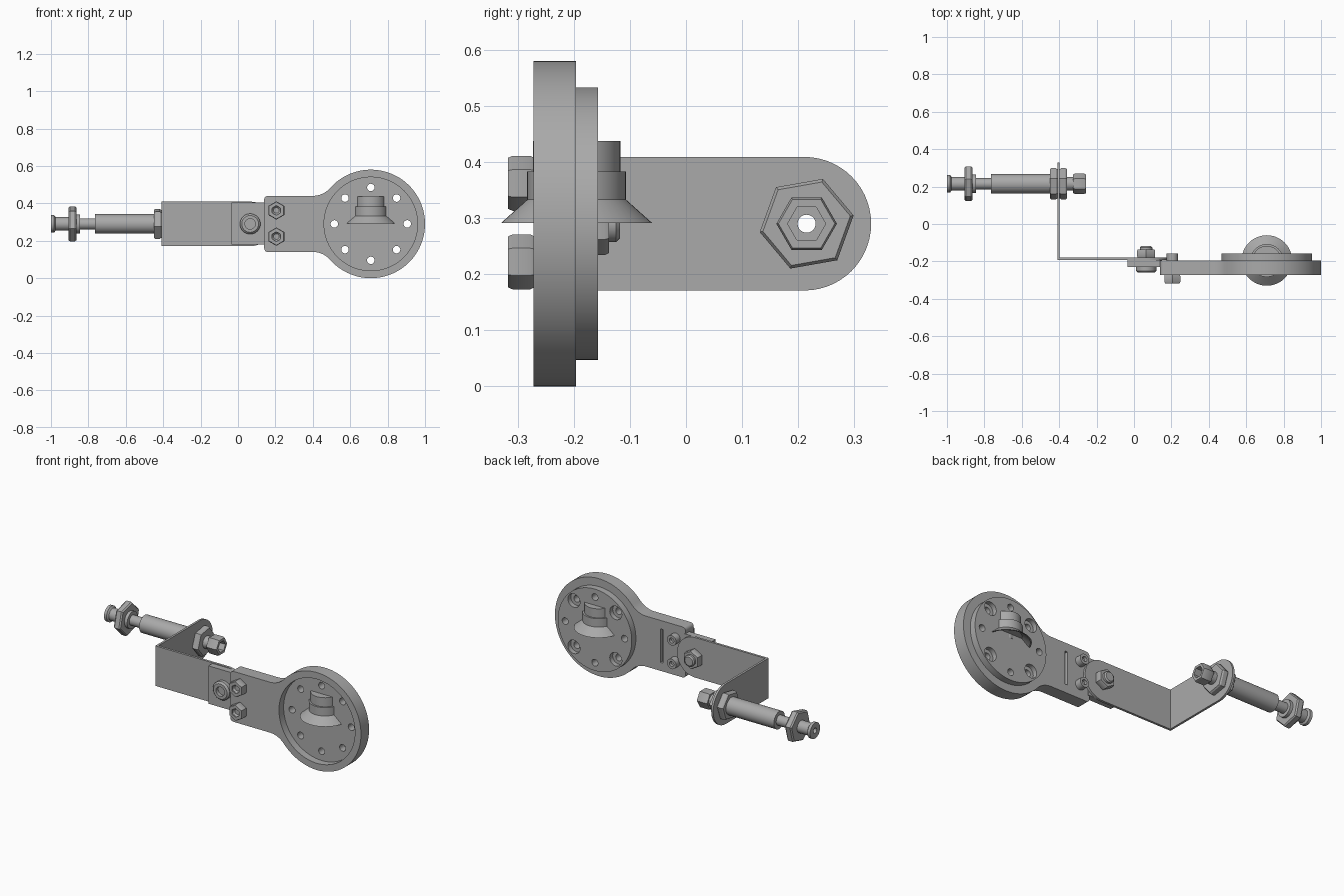
import bpy, bmesh
from math import sin, cos, pi, radians, atan2
from mathutils import Vector

cube = bpy.data.objects.get("Cube")
if cube:
    bpy.data.objects.remove(cube, do_unlink=True)

GREY = (0.40, 0.40, 0.40, 1)
metal = bpy.data.materials.new("plain grey metal")
metal.use_nodes = True
metal.diffuse_color = GREY
metal.node_tree.nodes["Principled BSDF"].inputs["Base Color"].default_value = GREY

MID = 0.29            # height of every main axis
DISC_X = 0.71         # centre of the round head
SHAFT_Y = 0.215       # depth of the spindle axis
AXES = {"x": lambda t, a, b: (t, a, b),
        "y": lambda t, a, b: (a, t, b),
        "z": lambda t, a, b: (a, b, t)}


def finish(name, bm):
    bmesh.ops.recalc_face_normals(bm, faces=bm.faces)
    mesh = bpy.data.meshes.new(name)
    bm.to_mesh(mesh)
    bm.free()
    mesh.materials.append(metal)
    ob = bpy.data.objects.new(name, mesh)
    bpy.context.collection.objects.link(ob)
    return ob


def lathe(name, axis, centre, profile, sides=48, turn=0.0, closed=False):
    """Rings of (position, radius) along an axis; closed joins last to first."""
    bm = bmesh.new()
    rings = []
    for t, r in profile:
        ring = []
        for i in range(sides):
            a = turn + 2 * pi * i / sides
            ring.append(bm.verts.new(AXES[axis](t, centre[0] + r * cos(a), centre[1] + r * sin(a))))
        rings.append(ring)
    pairs = list(zip(rings, rings[1:]))
    if closed:
        pairs.append((rings[-1], rings[0]))
    else:
        bm.faces.new(rings[0])
        bm.faces.new(rings[-1])
    for lo, hi in pairs:
        for i in range(sides):
            j = (i + 1) % sides
            bm.faces.new((lo[i], lo[j], hi[j], hi[i]))
    return finish(name, bm)


def tube(name, axis, centre, profile, bore, **kw):
    ends = [(profile[-1][0], bore), (profile[0][0], bore)]
    return lathe(name, axis, centre, profile + ends, closed=True, **kw)


def prism(name, axis, outline, start, end):
    bm = bmesh.new()
    lo, hi = ([bm.verts.new(AXES[axis](t, a, b)) for a, b in outline] for t in (start, end))
    bm.faces.new(lo)
    bm.faces.new(hi)
    for i in range(len(lo)):
        j = (i + 1) % len(lo)
        bm.faces.new((lo[i], lo[j], hi[j], hi[i]))
    return finish(name, bm)


def arc(cx, cy, r, a0, a1, n):
    return [(cx + r * cos(a0 + (a1 - a0) * i / n), cy + r * sin(a0 + (a1 - a0) * i / n)) for i in range(n + 1)]


def cut(ob, cutters):
    for c in cutters:
        mod = ob.modifiers.new("cut", "BOOLEAN")
        mod.operation, mod.object, mod.solver = "DIFFERENCE", c, "EXACT"
    deps = bpy.context.evaluated_depsgraph_get()
    mesh = bpy.data.meshes.new_from_object(ob.evaluated_get(deps))
    ob.modifiers.clear()
    ob.data = mesh


def hexagon(name, axis, centre, start, end, r, bore, turn=0.0):
    """Hexagonal nut with chamfered ends."""
    c = 0.008
    return tube(name, axis, centre, [(start, r * 0.93), (start + c, r), (end - c, r), (end, r * 0.93)],
                bore, sides=6, turn=turn)


# round head and arm in one outline, mirrored about the centre height
R, HALF, FIL, FX = 0.29, 0.15, 0.123, 0.40
join = atan2(HALF + FIL, FX - DISC_X)
half = arc(DISC_X, 0, R, 0, join, 36)
half += arc(FX, HALF + FIL, FIL, join - pi, -pi / 2, 10)
half += arc(0.16, HALF - 0.02, 0.02, pi / 2, pi, 5)
outline = half + [(x, -z) for x, z in reversed(half[1:])]
arm = prism("arm_and_rim", "y", [(x, z + MID) for x, z in outline], -0.272, -0.196)
boss = lathe("back_boss", "y", (DISC_X, MID), [(-0.21, 0.243), (-0.157, 0.243)], sides=80)

# recess, holes, counterbores and slot
head = (DISC_X, MID)
cutters = [lathe("recess_cutter", "y", head, [(-0.3, 0.25), (-0.228, 0.25)], sides=80)]
for k in range(8):
    a = k * pi / 4
    spot = (DISC_X + 0.195 * cos(a), MID + 0.195 * sin(a))
    cutters.append(lathe("hole_cutter", "y", spot, [(-0.3, 0.02), (-0.1, 0.02)], sides=20))
    if k % 2:
        cutters.append(lathe("counterbore_cutter", "y", spot, [(-0.185, 0.04), (-0.1, 0.04)], sides=24))
cut(boss, cutters[1:])
slot = [(0.29, 0.19), (0.305, 0.19), (0.305, 0.39), (0.29, 0.39)]
cutters.append(prism("slot_cutter", "y", slot, -0.215, -0.1))
cut(arm, cutters)
for c in cutters:
    bpy.data.objects.remove(c, do_unlink=True)

# flared nozzle set through the head, hollow underneath
lathe("nozzle", "z", (DISC_X, -0.195),
      [(0.325, 0.05), (0.325, 0.085), (0.291, 0.128), (0.291, 0.135), (0.333, 0.088),
       (0.383, 0.088), (0.383, 0.078), (0.437, 0.078)])
lathe("nozzle_stem", "z", (DISC_X, -0.195), [(0.30, 0.04), (0.33, 0.04)], sides=24)

# tongue of the arm behind the pivot
prism("tongue", "y", [(-0.034, 0.18), (0.15, 0.18), (0.15, 0.405), (-0.034, 0.405)], -0.23, -0.192)

# folded strap with rounded ends
W = 0.119
PIVOT_X, FOLD = 0.065, -0.41
prism("strap_long_leg", "y", [(FOLD, MID - W)] + arc(PIVOT_X, MID, W, -pi / 2, pi / 2, 28) + [(FOLD, MID + W)],
      -0.192, -0.178)
short = prism("strap_short_leg", "x",
              [(-0.192, MID - W)] + arc(SHAFT_Y - 0.004, MID, W, -pi / 2, pi / 2, 28) + [(-0.192, MID + W)],
              FOLD, FOLD + 0.013)
bore = lathe("bore_cutter", "x", (SHAFT_Y, MID), [(-0.5, 0.03), (-0.3, 0.03)])
cut(short, [bore])
bpy.data.objects.remove(bore, do_unlink=True)

# pivot screw: round socket head, nut and tip
pivot = (PIVOT_X, MID)
lathe("pivot_head", "y", pivot,
      [(-0.24, 0.028), (-0.26, 0.028), (-0.26, 0.045), (-0.25, 0.055), (-0.228, 0.055)], sides=32)
hexagon("pivot_nut", "y", pivot, -0.18, -0.137, 0.056, 0.028, pi / 6)
lathe("pivot_tip", "y", pivot, [(-0.2, 0.033), (-0.125, 0.033), (-0.118, 0.026)], sides=24)

# clamp screws
for name, z in (("upper", 0.362), ("lower", 0.222)):
    c = (0.205, z)
    hexagon(name + "_clamp_nut", "y", c, -0.317, -0.27, 0.049, 0.026, pi / 2)
    lathe(name + "_clamp_thread", "y", c, [(-0.30, 0.015), (-0.312, 0.026), (-0.2, 0.026)], sides=24)
    lathe(name + "_clamp_tip", "y", c,
          [(-0.2, 0.03), (-0.157, 0.03), (-0.157, 0.015), (-0.175, 0.015)], sides=24)

# hollow spindle: knob, collar, neck and sleeve
axle = (SHAFT_Y, MID)
BORE = 0.016
tube("spindle", "x", axle,
     [(-1, 0.047), (-0.983, 0.047), (-0.975, 0.036), (-0.865, 0.036), (-0.865, 0.05), (-0.845, 0.05),
      (-0.845, 0.03), (-0.765, 0.03), (-0.765, 0.052), (-0.45, 0.052), (-0.45, 0.036), (-0.32, 0.036)], BORE)
TURN = radians(10)
hexagon("collar_nut", "x", axle, -0.907, -0.863, 0.096, 0.03, radians(15))
hexagon("outer_lock_nut", "x", axle, -0.45, FOLD, 0.085, 0.03, TURN)
hexagon("inner_lock_nut", "x", axle, FOLD + 0.013, -0.358, 0.085, 0.03, TURN)
hexagon("spindle_end_nut", "x", axle, -0.325, -0.257, 0.054, 0.034)

# smooth curved walls, keep edges crisp
for ob in bpy.context.scene.objects:
    ob.select_set(ob.type == "MESH")
bpy.context.view_layer.objects.active = arm
bpy.ops.object.shade_smooth_by_angle(angle=radians(28))
